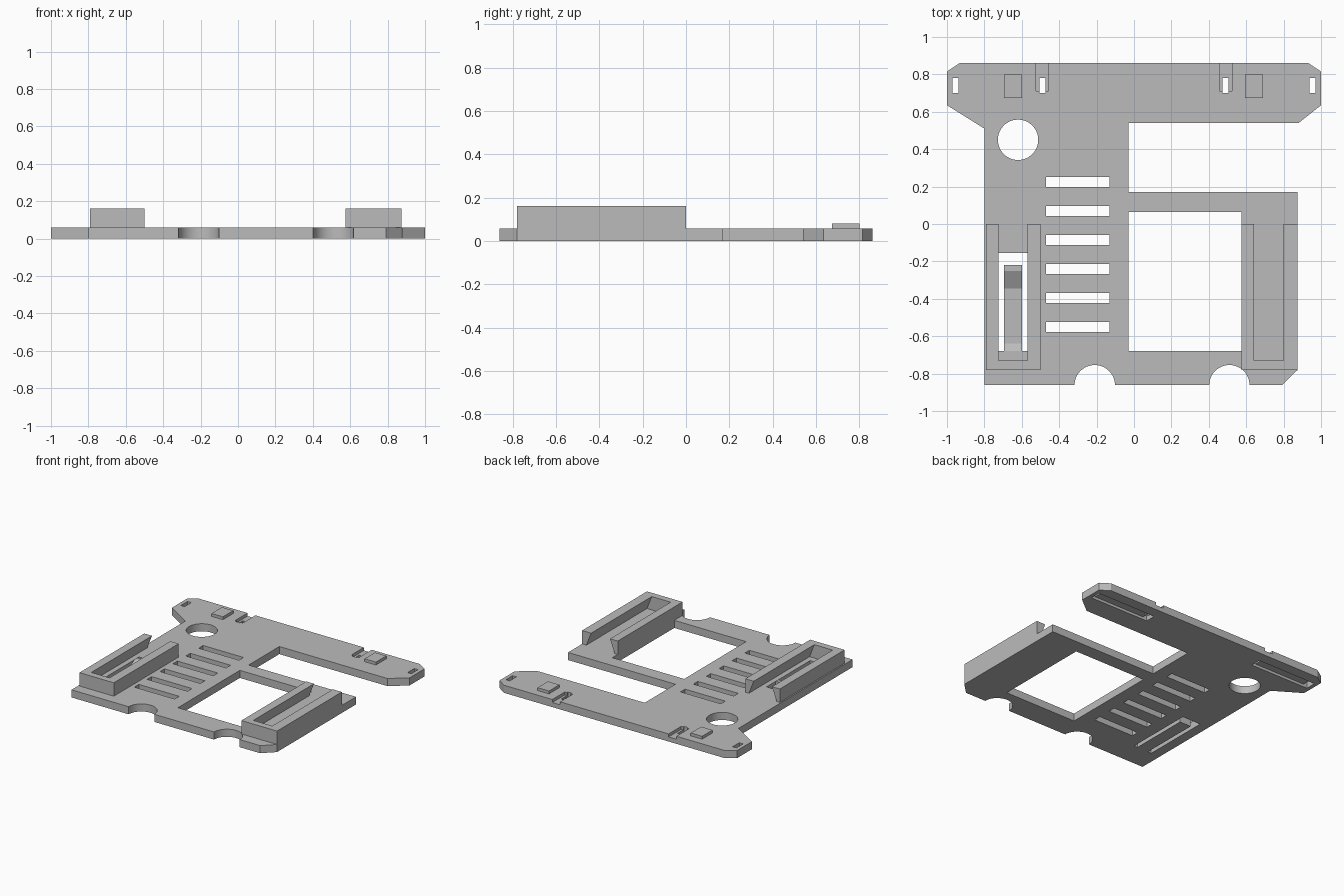
import bpy
import bmesh
import math
from mathutils import Vector

cube = bpy.data.objects.get("Cube")
if cube:
    bpy.data.objects.remove(cube, do_unlink=True)

PLATE, RAIL, PAD = 0.058, 0.16, 0.08

grey = bpy.data.materials.new("plain grey")
grey.use_nodes = True
colour = (0.5, 0.5, 0.5, 1)
grey.diffuse_color = colour
grey.node_tree.nodes["Principled BSDF"].inputs["Base Color"].default_value = colour


def prism(name, base, direction):
    """Sweep a flat polygon along a direction into a solid."""
    bm = bmesh.new()
    face = bm.faces.new([bm.verts.new(p) for p in base])
    swept = bmesh.ops.extrude_face_region(bm, geom=[face])["geom"]
    verts = [v for v in swept if isinstance(v, bmesh.types.BMVert)]
    bmesh.ops.translate(bm, verts=verts, vec=Vector(direction))
    bmesh.ops.recalc_face_normals(bm, faces=bm.faces)
    mesh = bpy.data.meshes.new(name)
    bm.to_mesh(mesh)
    bm.free()
    mesh.materials.append(grey)
    obj = bpy.data.objects.new(name, mesh)
    bpy.context.collection.objects.link(obj)
    return obj


def slab(name, outline, z0, z1):
    return prism(name, [(x, y, z0) for x, y in outline], (0, 0, z1 - z0))


def box(name, x0, x1, y0, y1, z0, z1):
    return slab(name, [(x0, y0), (x1, y0), (x1, y1), (x0, y1)], z0, z1)


def hole(x0, x1, y0, y1):
    return box("cutter", x0, x1, y0, y1, -0.1, 0.3)


def round_hole(x, y, r=0.108, n=48):
    ring = [(x + r * math.cos(math.tau * i / n), y + r * math.sin(math.tau * i / n))
            for i in range(n)]
    return slab("cutter", ring, -0.1, 0.3)


def cut(obj, cutters):
    """Subtract each cutter, keep the result, and remove the cutters."""
    for c in cutters:
        c.hide_render = True
        mod = obj.modifiers.new("cut", 'BOOLEAN')
        mod.operation, mod.solver, mod.object = 'DIFFERENCE', 'EXACT', c
    bpy.context.view_layer.update()
    graph = bpy.context.evaluated_depsgraph_get()
    mesh = bpy.data.meshes.new_from_object(obj.evaluated_get(graph))
    obj.modifiers.clear()
    obj.data = mesh
    for c in cutters:
        bpy.data.objects.remove(c, do_unlink=True)


# Base plate outline
plate = slab("base_plate", [
    (-0.80, -0.862), (0.79, -0.862), (0.875, -0.78), (0.875, 0.17),
    (-0.03, 0.17), (-0.03, 0.54), (0.88, 0.54), (1, 0.635), (1, 0.815),
    (0.93, 0.862), (-0.93, 0.862), (-1, 0.815), (-1, 0.635), (-0.80, 0.51)], 0, PLATE)

# Window, latch slot, round holes and vents
cutters = [hole(-0.03, 0.575, -0.68, 0.065),
           hole(-0.725, -0.57, -0.68, -0.155),
           round_hole(-0.62, 0.45),
           round_hole(-0.21, -0.862),
           round_hole(0.51, -0.862)]
for i in range(6):
    y = 0.225 - 0.155 * i
    cutters.append(hole(-0.47, -0.13, y - 0.027, y + 0.027))

# Strap holes, grooves on the underside and notches at the back edge
for s in (-1, 1):
    for x in (0.49, 0.955):
        cutters.append(hole(s * x - 0.016, s * x + 0.016, 0.70, 0.78))
    a, b = sorted((s * 0.474, s * 0.971))
    cutters.append(box("cutter", a, b, 0.70, 0.78, -0.1, 0.02))
    cutters.append(box("cutter", s * 0.49 - 0.033, s * 0.49 + 0.033, 0.71, 1, 0.035, 0.3))
cut(plate, cutters)


# Dovetail rails, open at the back
def rail(name, x0, x1, top0, top1):
    body = box(name, x0, x1, -0.78, 0, PLATE, RAIL)
    flare = 0.04
    up = flare * 0.1 / (RAIL - PLATE)
    channel = prism("cutter", [
        (top0 - flare, -0.73, PLATE - 0.001), (top1 + flare, -0.73, PLATE - 0.001),
        (top1 - up * 0.02, -0.73, RAIL + 0.001), (top0 + up * 0.02, -0.73, RAIL + 0.001)],
        (0, 1, 0))
    cut(body, [channel])


rail("right_rail", -0.79, -0.50, -0.725, -0.57)
rail("left_rail", 0.575, 0.875, 0.64, 0.80)

# Spring latch with a ramped catch, swept across its width
latch = [(-0.69, 0), (-0.22, 0), (-0.22, 0.085), (-0.25, 0.085),
         (-0.345, 0.035), (-0.64, 0.035), (-0.68, PLATE), (-0.69, PLATE)]
prism("spring_latch", [(-0.695, y, z) for y, z in latch], (0.095, 0, 0))

# Raised pads
for name, x in (("right_pad", -0.648), ("left_pad", 0.642)):
    box(name, x - 0.048, x + 0.048, 0.675, 0.80, PLATE, PAD)

# Smooth round walls, keep the edges sharp
bpy.ops.object.select_all(action='DESELECT')
plate.select_set(True)
bpy.context.view_layer.objects.active = plate
bpy.ops.object.shade_smooth_by_angle(angle=math.radians(30))
